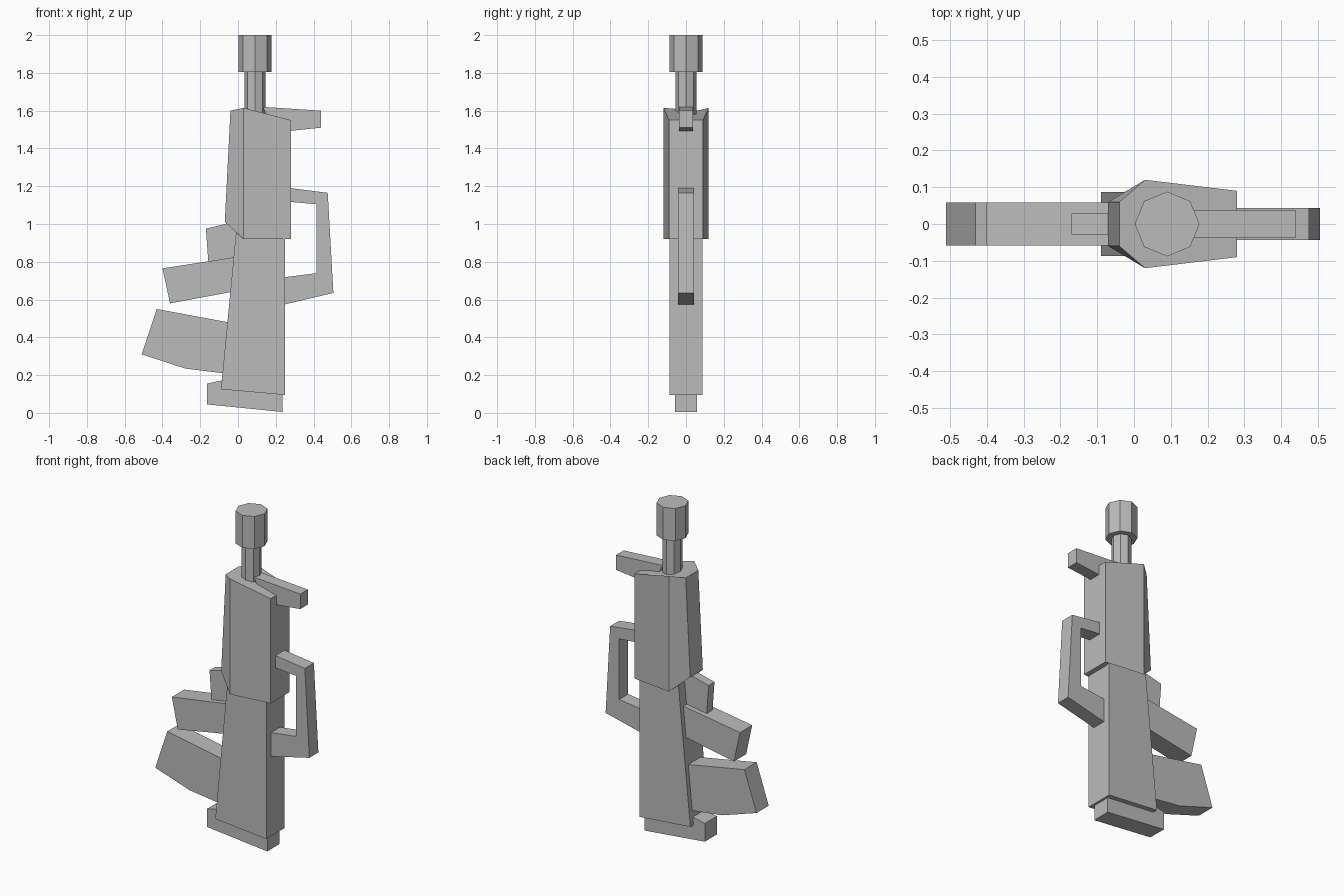
import bpy
import bmesh
import math

cube = bpy.data.objects.get("Cube")
if cube:
    bpy.data.objects.remove(cube, do_unlink=True)

grey = bpy.data.materials.new("plain grey")
grey.use_nodes = True
colour = (0.5, 0.5, 0.5, 1)
grey.diffuse_color = colour
grey.node_tree.nodes["Principled BSDF"].inputs["Base Color"].default_value = colour


def loft(name, ring_a, ring_b):
    """Closed solid between two matching rings of points."""
    bm = bmesh.new()
    a = [bm.verts.new(p) for p in ring_a]
    b = [bm.verts.new(p) for p in ring_b]
    bm.faces.new(a)
    bm.faces.new(b)
    for i in range(len(a)):
        j = (i + 1) % len(a)
        bm.faces.new((a[i], a[j], b[j], b[i]))
    bmesh.ops.recalc_face_normals(bm, faces=bm.faces)
    mesh = bpy.data.meshes.new(name)
    bm.to_mesh(mesh)
    bm.free()
    mesh.materials.append(grey)
    obj = bpy.data.objects.new(name, mesh)
    bpy.context.collection.objects.link(obj)
    return obj


def plate(name, half_width, profile):
    """Side profile (x, z) extruded evenly across y."""
    return loft(name, [(x, -half_width, z) for x, z in profile],
                [(x, half_width, z) for x, z in profile])


def tube(name, radius, low, high, sides=8):
    """Upright faceted cylinder on the barrel axis."""
    ring = [(0.09 + radius * math.cos(math.tau * i / sides),
             radius * math.sin(math.tau * i / sides)) for i in range(sides)]
    return loft(name, [(x, y, low) for x, y in ring],
                [(x, y, high) for x, y in ring])


# Barrel and muzzle
tube("muzzle", 0.088, 1.805, 2.0)
tube("barrel", 0.055, 1.5, 1.81)

# Six-sided handguard: stations of (half width, bottom x, bottom z, top x, top z)
stations = [(0.06, -0.07, 1.01, -0.04, 1.6),
            (0.12, 0.03, 0.92, 0.03, 1.615),
            (0.09, 0.28, 0.92, 0.28, 1.55)]
outline = [(s, -1) for s in stations] + [(s, 1) for s in reversed(stations)]
loft("handguard", [(s[1], side * s[0], s[2]) for s, side in outline],
     [(s[3], side * s[0], s[4]) for s, side in outline])

# Main body and butt
plate("receiver", 0.087, [(-0.09, 0.125), (0.25, 0.095), (0.25, 0.95), (-0.01, 0.96)])
plate("butt", 0.057, [(-0.165, 0.045), (0.235, 0.005), (0.235, 0.2),
                      (-0.07, 0.175), (-0.165, 0.155)])

# Parts on the underside
plate("magazine", 0.058, [(0.0, 0.47), (-0.43, 0.55), (-0.51, 0.31),
                          (-0.28, 0.235), (0.0, 0.2)])
plate("grip", 0.058, [(0.02, 0.83), (-0.4, 0.765), (-0.36, 0.58), (0.02, 0.65)])
plate("small_lug", 0.028, [(0.02, 1.02), (-0.03, 1.01), (-0.17, 0.975),
                           (-0.155, 0.77), (0.02, 0.77)])

# Parts on the upper side
plate("front_sight", 0.036, [(0.13, 1.62), (0.44, 1.6), (0.44, 1.51), (0.2, 1.485)])
plate("carry_handle", 0.043, [(0.24, 1.195), (0.475, 1.165), (0.505, 0.635), (0.22, 0.568),
                              (0.22, 0.715), (0.415, 0.74), (0.415, 1.105), (0.24, 1.12)])
